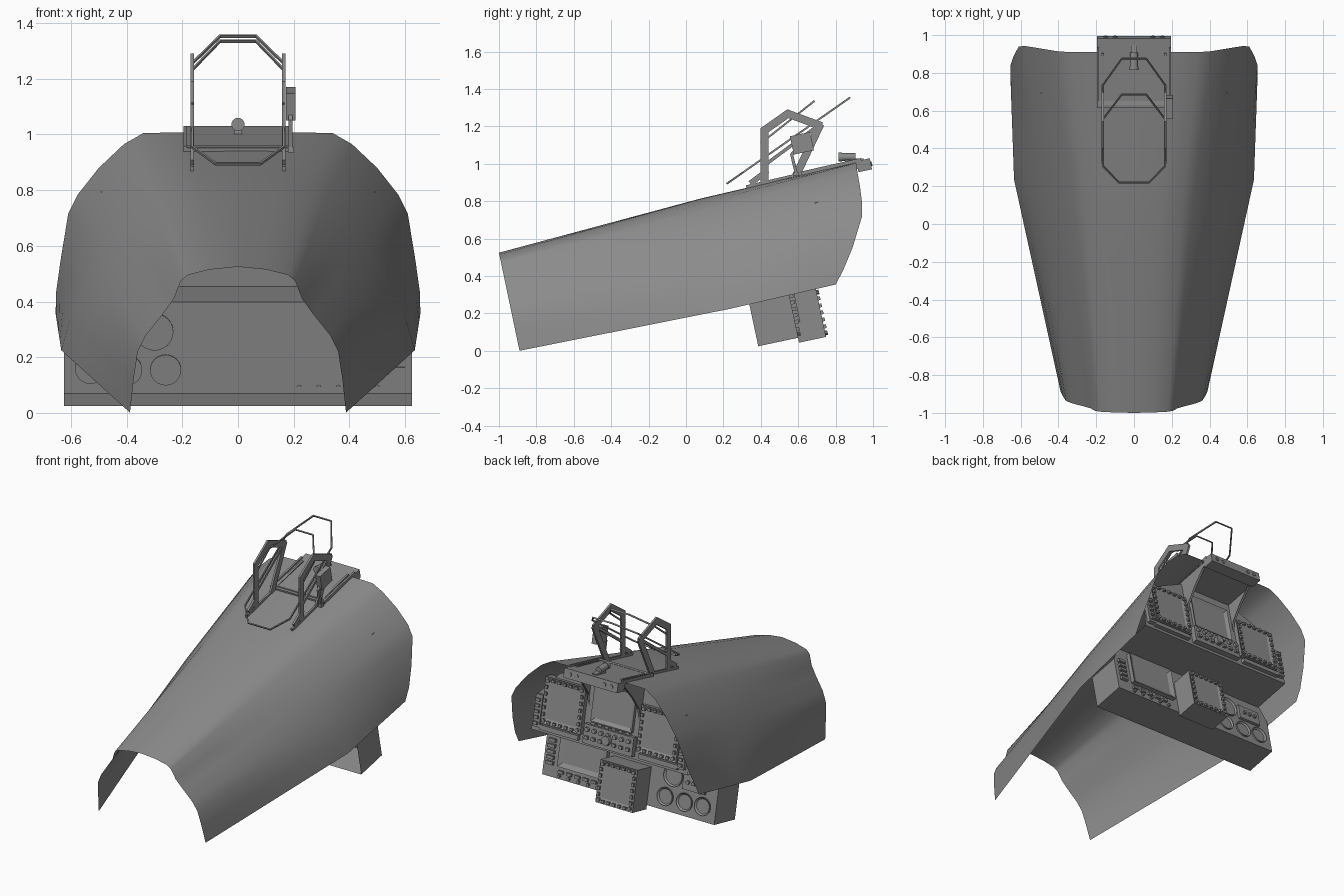
import bpy, bmesh
from math import radians
from mathutils import Matrix, Vector

if "Cube" in bpy.data.objects:
    bpy.data.objects.remove(bpy.data.objects["Cube"])

# the cockpit frame is pitched 12 degrees: local axes x, v (aft), w (up)
T = Matrix.Rotation(radians(12), 4, 'X')
I = Matrix.Identity(4)
dark = bpy.data.materials.new('dark_grey')
dark.diffuse_color = (.26, .26, .26, 1)
dark.use_nodes = True
dark.node_tree.nodes["Principled BSDF"].inputs["Base Color"].default_value = dark.diffuse_color


def finish(name, bm, M=T, smooth=None):
    bm.transform(M)
    bmesh.ops.recalc_face_normals(bm, faces=bm.faces)
    me = bpy.data.meshes.new(name)
    bm.to_mesh(me)
    bm.free()
    me.materials.append(dark)
    ob = bpy.data.objects.new(name, me)
    bpy.context.collection.objects.link(ob)
    if smooth:
        bpy.context.view_layer.objects.active = ob
        ob.select_set(True)
        bpy.ops.object.shade_smooth_by_angle(angle=radians(smooth))
        ob.select_set(False)
    return ob


def recess(bm, verts, border, depth):
    bm.normal_update()
    f = [f for f in {f for v in verts for f in v.link_faces} if f.normal.y > .9]
    bmesh.ops.inset_region(bm, faces=f, thickness=border, depth=-depth)


def box(bm, c, s):
    return bmesh.ops.create_cube(bm, size=1, matrix=Matrix.Translation(c) @ Matrix.Diagonal((*s, 1)))['verts']


def cyl(bm, c, r, h, n=16):
    return bmesh.ops.create_cone(bm, cap_ends=True, segments=n, radius1=r, radius2=r, depth=h,
                                 matrix=Matrix.Translation(c) @ Matrix.Rotation(radians(90), 4, 'X'))['verts']


def beam(bm, a, b, side, ws, wn):
    # bar from a to b, ws wide along side and wn along the remaining axis
    a, b, s = Vector(a), Vector(b), Vector(side).normalized()
    d = (b - a).normalized()
    R = Matrix((d, s, d.cross(s))).transposed().to_4x4()
    bmesh.ops.create_cube(bm, size=1, matrix=Matrix.Translation((a + b) / 2) @ R
                          @ Matrix.Diagonal(((b - a).length + wn * .5, ws, wn, 1)))


def prism(bm, pts, a, b, axis, skip=()):
    # extrude a 2D outline along x (outline in v,w) or along v (outline in x,w); first end left open
    put = (lambda p, t: (t, p[0], p[1])) if axis == 'x' else (lambda p, t: (p[0], t, p[1]))
    r0 = [bm.verts.new(put(p, a)) for p in pts]
    r1 = [bm.verts.new(put(p, b)) for p in pts]
    n = len(pts)
    for i in range(n):
        if i not in skip:
            bm.faces.new((r0[i], r0[(i + 1) % n], r1[(i + 1) % n], r1[i]))
    bm.faces.new(r1)
    return r0


def display(name, x, v0, v1, w, sx, sw, border=.045, buttons=True):
    bm = bmesh.new()
    vs = box(bm, (x, (v0 + v1) / 2, w), (sx, v1 - v0, sw))
    recess(bm, vs, border, .014)
    if buttons:
        for i in range(5):
            t = (i - 2) * .145
            for s in (-1, 1):
                box(bm, (x + t * sx, v1 + .006, w + s * (sw / 2 - .017)), (.02, .014, .016))
                box(bm, (x + s * (sx / 2 - .017), v1 + .006, w + t * sw), (.016, .014, .02))
        for a in (-1, 1):
            for b in (-1, 1):
                cyl(bm, (x + a * (sx / 2 - .022), v1 + .006, w + b * (sw / 2 - .022)), .012, .014, 10)
    return finish(name, bm)


# nose cowling, lofted through three half sections
F = [(0, .525), (.1, .515), (.18, .495), (.205, .475), (.23, .41), (.27, .355), (.33, .28), (.36, .22),
     (.375, .12), (.388, .001)]
F = [(x, -1 + .11 * (.525 - z) / .525, z) for x, z in F]
Mid = [(0, .08, .815), (.14, .08, .813), (.255, .085, .79), (.31, .09, .752), (.39, .1, .677), (.455, .115, .6),
       (.505, .13, .523), (.56, .16, .43), (.605, .2, .33), (.635, .235, .225)]
R = [(0, .91, 1.008), (.2, .91, 1.008), (.34, .91, 1.005), (.41, .915, .965), (.5, .93, .88), (.575, .942, .785),
     (.61, .94, .715), (.637, .89, .55), (.654, .84, .43), (.655, .8, .355)]
bm = bmesh.new()
rows = []
for A, B in ((F, Mid), (Mid, R)):
    for k in range(5 if B is R else 4):
        half = [Vector(a).lerp(Vector(b), k / 4) for a, b in zip(A, B)]
        full = [Vector((-p.x, p.y, p.z)) for p in half[:0:-1]] + half
        rows.append([bm.verts.new(p) for p in full])
for a, b in zip(rows, rows[1:]):
    for i in range(len(a) - 1):
        bm.faces.new((a[i], a[i + 1], b[i + 1], b[i]))
finish('nose_cowling', bm, I, 40)

# lower instrument box, open towards the nose and at the top
bm = bmesh.new()
prism(bm, [(-.625, -.056), (.625, -.056), (.625, .18), (.58, .28), (-.58, .28), (-.625, .18)], .383, .602, 'v',
      (2, 3, 4))
finish('lower_panel', bm)

# upper instrument panel shaped to the cowling, with a shelf under it
bm = bmesh.new()
half = [(.57, .28), (.55, .51), (.42, .66), (.2, .77)]
prism(bm, half + [(-x, w) for x, w in half[::-1]], .602, .87, 'v', range(7))
finish('upper_panel', bm)

# displays
for s, n in ((1, 'left'), (-1, 'right')):
    display(n + '_display', s * .348, .84, .9, .487, .29, .29)
display('centre_display', 0, .84, .89, .565, .3, .25, .03, False)
display('lower_centre_display', 0, .6, .748, .05, .27, .265)
display('lower_left_display', .34, .6, .63, .14, .34, .23, .04, False)

# control rows, side strips and knobs
bm = bmesh.new()
box(bm, (0, .885, .36), (.36, .04, .12))
for i in range(7):
    cyl(bm, (-.15 + i * .05, .91, .39), .014, .025, 12)
    box(bm, (-.15 + i * .05, .91, .34), (.025, .02, .02))
for i in range(6):
    box(bm, (-.125 + i * .05, .882, .43), (.03, .03, .014))
cyl(bm, (0, .915, .36), .028, .04)
finish('centre_controls', bm, T, 35)
bm = bmesh.new()
for s in (-1, 1):
    box(bm, (s * .525, .88, .41), (.05, .03, .2))
    for i in range(5):
        box(bm, (s * .525, .9, .335 + i * .036), (.028, .02, .018))
    box(bm, (s * .36, .88, .315), (.28, .03, .03))
finish('side_strips', bm)
bm = bmesh.new()
for i in range(5):
    box(bm, (.575, .61, .03 + i * .035), (.05, .025, .02))
    box(bm, (.25 + i * .06, .608, -.01), (.035, .02, .018))
    cyl(bm, (.22 + i * .07, .608, -.036), .01, .02, 10)
finish('lower_controls', bm)

# round gauges
bm = bmesh.new()
for x, w, r in ((-.53, .036, .056), (-.4, .03, .056), (-.26, .03, .056), (-.3, .17, .068)):
    recess(bm, cyl(bm, (x, .604, w), r, .016, 24), .01, .01)
box(bm, (-.46, .61, .16), (.16, .02, .1))
for x in (-.5, -.46, -.42):
    cyl(bm, (x, .625, .16), .012, .02, 10)
finish('round_gauges', bm, T, 35)

# glare shield plate, hood and end box
bm = bmesh.new()
box(bm, (0, .98, .796), (.39, .36, .014))
box(bm, (0, 1.138, .773), (.39, .074, .06))
bm.faces.new(prism(bm, [(.86, .76), (.86, .79), (1.11, .79), (1.11, .76)], -.19, .19, 'x'))
for x in (-.15, -.1, .1, .15):
    cyl(bm, (x, 1.176, .773), .012, .01, 10)
for s in (-1, 1):
    prism(bm, [(.86, .5), (.86, .76), (1.08, .76), (.98, .68), (.9, .6)], s * .175, s * .19, 'x')
finish('glare_shield', bm)

# sight lens on the glare shield
bm = bmesh.new()
cyl(bm, (0, .865, 1.036), .021, .085)
cyl(bm, (0, .825, 1.036), .024, .02)
box(bm, (0, .9, 1.015), (.03, .1, .03))
finish('sight_lens', bm, I, 35)

# side frames of the sight
bm = bmesh.new()
path = [(.42, .9), (.42, 1.18), (.545, 1.268), (.715, 1.205), (.585, .93)]
for s in (-1, 1):
    x = s * .165
    for a, b in zip(path, path[1:]):
        beam(bm, (x, *a), (x, *b), (1, 0, 0), .013, .042)
    beam(bm, (x, .33, .872), (x, .9, 1.005), (1, 0, 0), .013, .03)
    beam(bm, (x, .35, .9), (x, .43, .96), (1, 0, 0), .013, .03)
    beam(bm, (x, .43, 1.0), (x, .7, 1.2), (1, 0, 0), .01, .018)
    beam(bm, (s * .19, .62, .95), (s * .19, .93, 1.02), (1, 0, 0), .012, .02)
beam(bm, (-.19, .64, .955), (.19, .64, .955), (0, 1, 0), .02, .012)
finish('sight_side_frames', bm, I)


# glass surrounds: thin octagonal strips in slanted planes
def slanted(name, lo, hi, pts, closed):
    bm = bmesh.new()
    lo, hi = Vector((0, *lo)), Vector((0, *hi))
    n = (hi - lo).cross(Vector((1, 0, 0)))
    P = [lo.lerp(hi, t) + Vector((x, 0, 0)) for x, t in pts]
    for a, b in zip(P, P[1:] + P[:1] if closed else P[1:]):
        beam(bm, a, b, n, .01, .007)
    finish(name, bm, I)


slanted('rear_glass_surround', (.22, .895), (.875, 1.353),
        [(-.08, 0), (.08, 0), (.163, .13), (.163, .79), (.065, 1), (-.065, 1), (-.163, .79), (-.163, .13)], True)
slanted('front_glass_surround', (.4, 1.11), (.685, 1.335),
        [(.163, 0), (.163, .55), (.065, 1), (-.065, 1), (-.163, .55), (-.163, 0)], False)

# recorder box on its arm
bm = bmesh.new()
box(bm, (.19, .837, .957), (.034, .11, .1))
finish('recorder_box', bm)
bm = bmesh.new()
beam(bm, (.188, .59, .945), (.188, .565, 1.05), (1, 0, 0), .014, .016)
beam(bm, (.188, .565, 1.05), (.188, .6, 1.09), (1, 0, 0), .014, .016)
box(bm, (.19, .59, .945), (.022, .03, .02))
finish('recorder_arm', bm, I)
